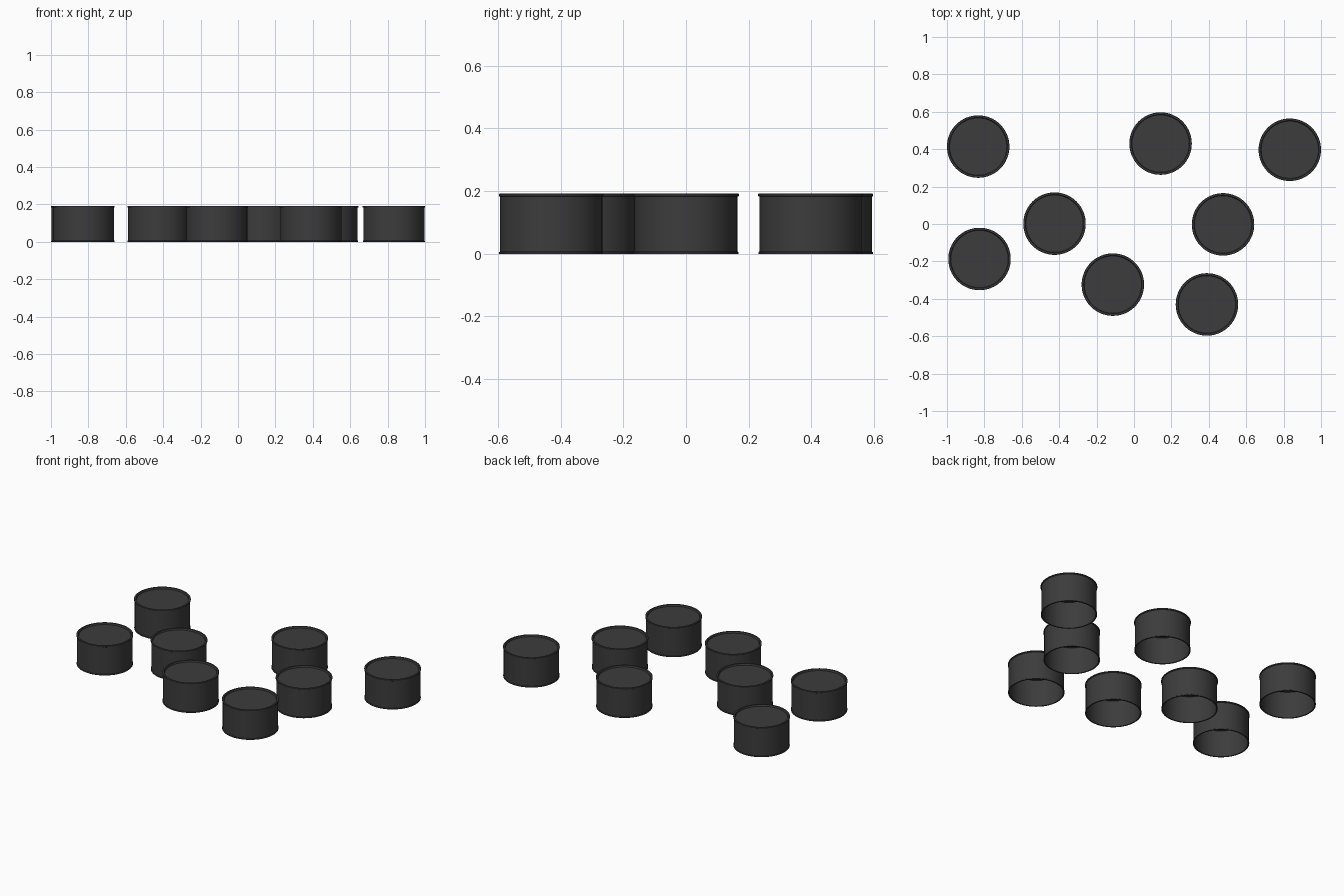
import bpy
import bmesh
from math import cos, sin, tau

if "Cube" in bpy.data.objects:
    bpy.data.objects.remove(bpy.data.objects["Cube"], do_unlink=True)

SEGMENTS = 64

# Single dark grey material
grey = bpy.data.materials.new("dark_grey")
grey.use_nodes = True
colour = (0.045, 0.045, 0.045, 1)
grey.diffuse_color = colour
grey.node_tree.nodes["Principled BSDF"].inputs["Base Color"].default_value = colour

# Section (radius, height): ceiling, inner wall, bottom lip, outer wall, top rim, recess
PROFILE = [
    (0, 0.174), (0.158, 0.174), (0.158, 0),
    (0.166, 0), (0.166, 0.005), (0.163, 0.007),
    (0.163, 0.182), (0.167, 0.184), (0.167, 0.19), (0.165, 0.192),
    (0.156, 0.192), (0.153, 0.182), (0, 0.182),
]

CENTRES = [
    (-0.833, 0.414), (0.142, 0.43), (0.833, 0.397), (-0.425, 0.002),
    (0.476, -0.002), (-0.826, -0.187), (-0.113, -0.324), (0.39, -0.43),
]


def lathe(name, profile):
    """Revolve the section around z, closing the poles with single vertices."""
    bm = bmesh.new()
    rings = []
    for r, z in profile:
        count = SEGMENTS if r > 0 else 1
        rings.append([bm.verts.new((r * cos(tau * i / SEGMENTS),
                                    r * sin(tau * i / SEGMENTS), z))
                      for i in range(count)])
    for a, b in zip(rings, rings[1:]):
        for i in range(SEGMENTS):
            j = (i + 1) % SEGMENTS
            corners = [a[i % len(a)], a[j % len(a)], b[j % len(b)], b[i % len(b)]]
            bm.faces.new(list(dict.fromkeys(corners)))
    bmesh.ops.recalc_face_normals(bm, faces=bm.faces)
    mesh = bpy.data.meshes.new(name)
    bm.to_mesh(mesh)
    bm.free()
    mesh.materials.append(grey)
    return mesh


# Scattered open-bottomed round cups sharing one mesh
cup_mesh = lathe("round_cup", PROFILE)
bpy.ops.object.select_all(action="DESELECT")
for n, (x, y) in enumerate(CENTRES, 1):
    cup = bpy.data.objects.new(f"round_cup_{n}", cup_mesh)
    cup.location = (x, y, 0)
    bpy.context.collection.objects.link(cup)

# Smooth shading with sharp lips
cup.select_set(True)
bpy.context.view_layer.objects.active = cup
bpy.ops.object.shade_smooth_by_angle(angle=0.6)
